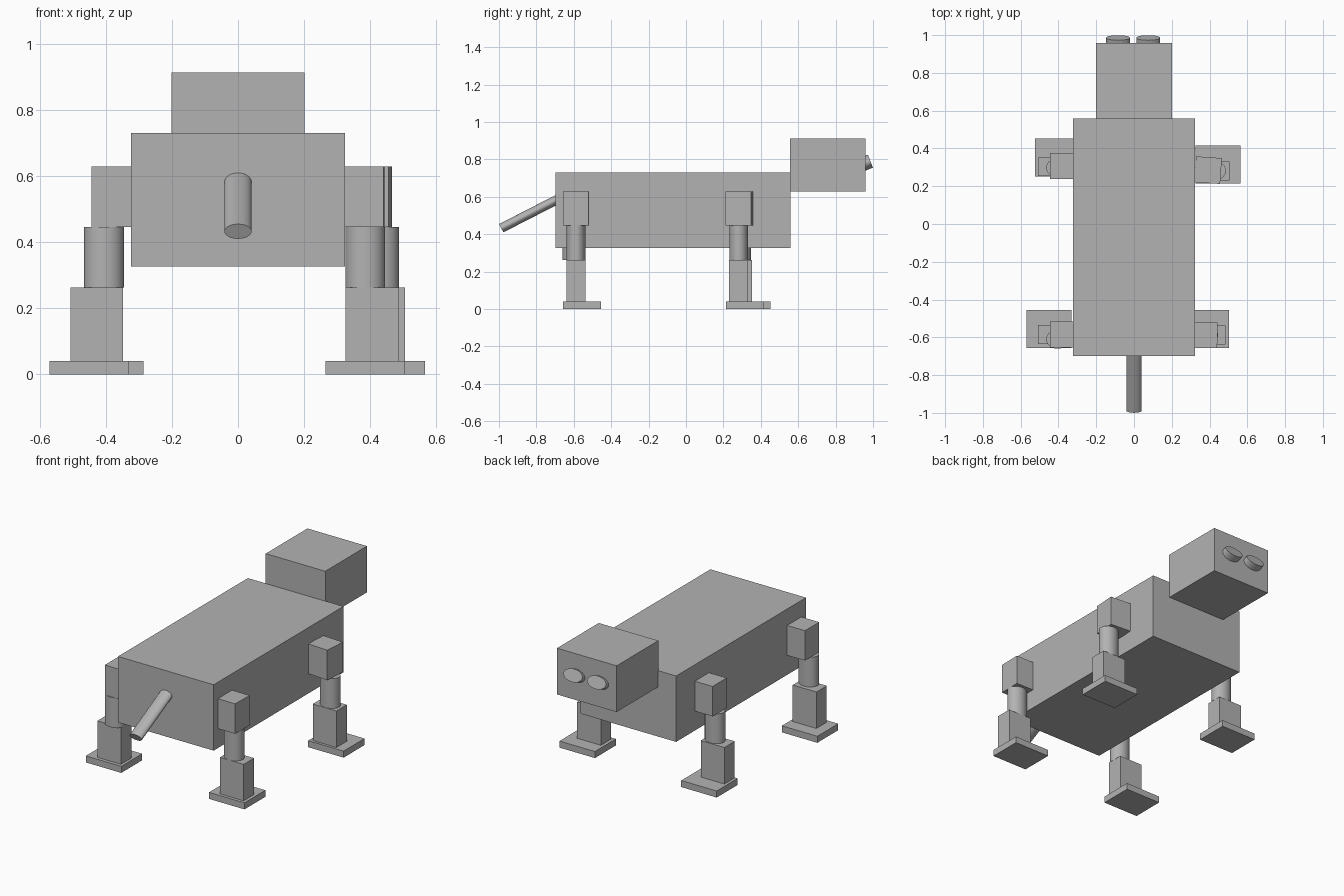
import bpy
from math import radians, atan2, hypot
from mathutils import Vector

cube = bpy.data.objects.get("Cube")
if cube:
    bpy.data.objects.remove(cube, do_unlink=True)

grey = bpy.data.materials.new("plain grey")
grey.use_nodes = True
colour = (0.45, 0.45, 0.45, 1)
grey.diffuse_color = colour
grey.node_tree.nodes["Principled BSDF"].inputs["Base Color"].default_value = colour


def finish(name, size, rotation):
    ob = bpy.context.object
    ob.name = name
    ob.scale = size
    ob.rotation_euler = rotation
    ob.data.materials.append(grey)
    bpy.ops.object.transform_apply(location=False, rotation=True, scale=True)
    return ob


def box(name, centre, size, turn=0):
    bpy.ops.mesh.primitive_cube_add(size=1, location=centre)
    return finish(name, size, (0, 0, radians(turn)))


def tube(name, centre, size, rotation=(0, 0, 0)):
    bpy.ops.mesh.primitive_cylinder_add(vertices=48, radius=0.5, depth=1, location=centre)
    ob = finish(name, size, rotation)
    bpy.ops.object.shade_smooth_by_angle(angle=radians(40))
    return ob


# Body and head
box("body", (0, -0.07, 0.528), (0.647, 1.255, 0.403))
box("head", (0, 0.757, 0.771), (0.403, 0.403, 0.283))

# Eyes: flattened discs tipped slightly upwards
for name, x in (("right_eye", -0.085), ("left_eye", 0.075)):
    tube(name, (x, 0.965, 0.782), (0.126, 0.074, 0.045), (radians(-69), 0, 0))

# Tail: oval rod sloping down from the body
root, tip = Vector((0, -0.66, 0.6)), Vector((0, -0.988, 0.432))
axis = tip - root
tube("tail", (root + tip) / 2, (0.082, 0.05, axis.length),
     (atan2(-axis.y, axis.z), 0, 0))

# Legs: each stack of four parts is a little out of line
legs = {
    # name: upper, shin, ankle and foot centres (x, y), turn of upper block
    "right_head_end": ((-0.375, 0.308), (-0.405, 0.298), (-0.427, 0.303), (-0.405, 0.352), 0),
    "left_head_end": ((0.392, 0.285), (0.427, 0.282), (0.425, 0.28), (0.445, 0.315), -4),
    "right_tail_end": ((-0.375, -0.585), (-0.405, -0.61), (-0.427, -0.586), (-0.45, -0.556), 0),
    "left_tail_end": ((0.373, -0.588), (0.385, -0.588), (0.405, -0.588), (0.384, -0.556), -1),
}
for name, (upper, shin, ankle, foot, turn) in legs.items():
    box(name + "_upper_leg", (*upper, 0.537), (0.137, 0.137, 0.183), turn)
    tube(name + "_shin", (*shin, 0.354), (0.12, 0.1, 0.183))
    box(name + "_ankle", (*ankle, 0.151), (0.16, 0.1, 0.224))
    box(name + "_foot", (*foot, 0.02), (0.24, 0.202, 0.04))
